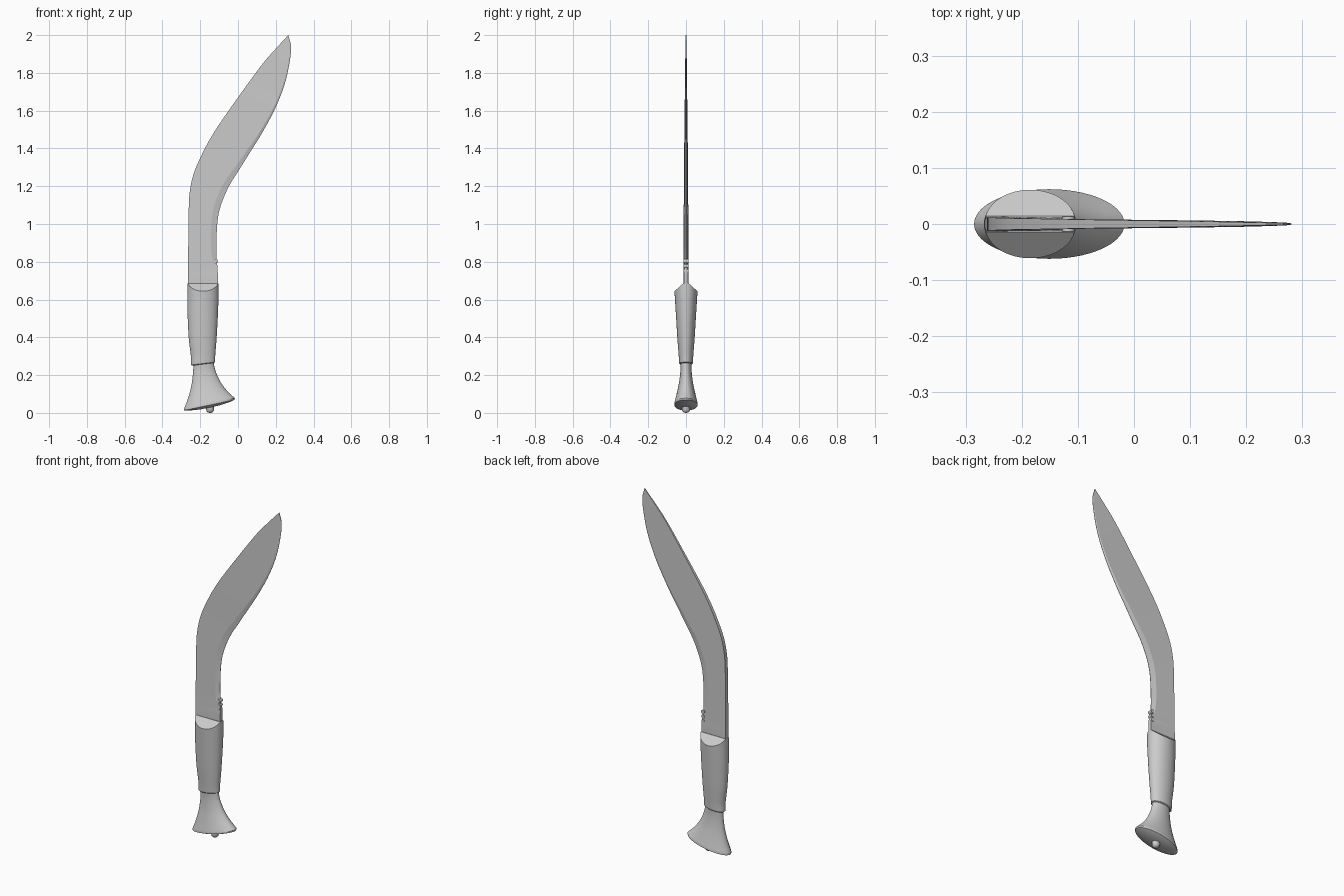
import bpy, bmesh, math
from mathutils import Vector

if "Cube" in bpy.data.objects:
    bpy.data.objects.remove(bpy.data.objects["Cube"])


def spline(rows, steps):
    """Catmull-Rom through rows of numbers."""
    out = []
    for i in range(len(rows) - 1):
        a, b = rows[max(i - 1, 0)], rows[i]
        c, d = rows[i + 1], rows[min(i + 2, len(rows) - 1)]
        for s in range(steps):
            t = s / steps
            out.append([q + 0.5 * t * (r - p + t * (2 * p - 5 * q + 4 * r - e
                        + t * (3 * (q - r) + e - p))) for p, q, r, e in zip(a, b, c, d)])
    return out + [list(rows[-1])]


def finish(name, bm, angle=30):
    bmesh.ops.recalc_face_normals(bm, faces=bm.faces[:])
    me = bpy.data.meshes.new(name)
    bm.to_mesh(me)
    bm.free()
    ob = bpy.data.objects.new(name, me)
    bpy.context.collection.objects.link(ob)
    bpy.ops.object.select_all(action='DESELECT')
    ob.select_set(True)
    bpy.context.view_layer.objects.active = ob
    bpy.ops.object.shade_smooth_by_angle(angle=math.radians(angle))
    return ob


def skin(rings):
    """Bridge closed rings of points and cap both ends."""
    bm = bmesh.new()
    vs = [[bm.verts.new(p) for p in r] for r in rings]
    n = len(vs[0])
    for a, b in zip(vs, vs[1:]):
        for i in range(n):
            j = (i + 1) % n
            bm.faces.new((a[i], a[j], b[j], b[i]))
    bm.faces.new(vs[0])
    bm.faces.new(vs[-1])
    return bm


def oval(lx, lz, rx, rz, hy, n=56):
    """Tilted oval from left point to right point, with half depth hy."""
    ring = []
    for i in range(n):
        a = 2 * math.pi * i / n
        u = (1 - math.cos(a)) / 2
        ring.append((lx + (rx - lx) * u, hy * math.sin(a), lz + (rz - lz) * u))
    return ring


# Blade: spine x, z, edge x, z, spine half thickness, bevel width, edge half thickness
stations = [
    (-.265, .66, -.107, .66, .0135, .006, .0105),
    (-.265, .74, -.107, .74, .0135, .008, .0105),
    (-.264, .82, -.113, .815, .013, .022, .001),
    (-.263, .92, -.114, .90, .0125, .030, .0008),
    (-.261, 1.08, -.109, 1.01, .012, .033, .0008),
    (-.254, 1.18, -.092, 1.095, .0115, .034, .0008),
    (-.230, 1.28, -.050, 1.196, .0105, .032, .0008),
    (-.177, 1.397, .008, 1.29, .0095, .026, .0008),
    (-.139, 1.465, .066, 1.383, .009, .020, .0008),
    (-.098, 1.53, .124, 1.476, .008, .014, .0008),
    (0, 1.67, .198, 1.614, .0065, .010, .0008),
    (.124, 1.84, .250, 1.75, .0045, .008, .0007),
    (.200, 1.928, .277, 1.88, .003, .007, .0006),
    (.266, 2.0, .281, 1.95, .0015, .004, .0005),
]
rings = []
for sx, sz, ex, ez, t, bw, eh in spline(stations, 6):
    eh = max(eh, .0005)
    s, e = Vector((sx, 0, sz)), Vector((ex, 0, ez))
    b = e + (s - e).normalized() * bw
    bt = max(t * .78, eh)
    y = Vector((0, 1, 0))
    rings.append([s - y * t, b - y * bt, e - y * eh, e + y * eh, b + y * bt, s + y * t])
finish("blade", skin(rings), 8)

# Notch teeth at the base of the cutting edge
for i, (z, r) in enumerate([(.803, .011), (.777, .010), (.752, .009)]):
    bpy.ops.mesh.primitive_cylinder_add(vertices=20, radius=r, depth=.026,
                                        location=(-.117, 0, z), rotation=(math.pi / 2, 0, 0))
    bpy.context.object.name = f"notch_tooth_{i + 1}"
    bpy.ops.object.shade_smooth_by_angle(angle=math.radians(30))

# Grip, cut at the top by a flat plane and two sloping ones
grip = spline([
    (-.249, .268, -.121, .283, .037),
    (-.250, .305, -.120, .312, .039),
    (-.261, .40, -.113, .40, .046),
    (-.267, .53, -.106, .53, .054),
    (-.267, .645, -.103, .645, .061),
    (-.266, .73, -.105, .73, .064),
], 5)
foot = [(-.243, .250, -.127, .265, .032), (-.249, .254, -.121, .269, .036)]
bm = skin([oval(*r) for r in foot + grip])
for co, no in [((0, 0, .686), (0, 0, 1)),
               ((0, .06, .645), (0, .041, .046)), ((0, -.06, .645), (0, -.041, .046))]:
    cut = bmesh.ops.bisect_plane(bm, geom=bm.verts[:] + bm.edges[:] + bm.faces[:],
                                 plane_co=co, plane_no=Vector(no).normalized(), clear_outer=True)
    edges = [g for g in cut['geom_cut'] if isinstance(g, bmesh.types.BMEdge) and g.is_boundary]
    bmesh.ops.holes_fill(bm, edges=edges, sides=0)
finish("grip", bm)

# Flared pommel with a rim and shallow domed underside
flare = spline([
    (-.236, .262, -.130, .275, .030),
    (-.238, .215, -.120, .225, .030),
    (-.246, .15, -.096, .17, .037),
    (-.262, .085, -.062, .122, .049),
    (-.285, .022, -.017, .078, .062),
], 6)
base = [(-.285, .013, -.018, .069, .062), (-.262, .012, -.042, .058, .051),
        (-.20, .018, -.10, .039, .024)]
finish("pommel", skin([oval(*r) for r in flare + base]), 25)

# Tang button under the pommel
prof = [(.020, .045), (.021, .018), (.018, .008), (.011, .002), (.004, 0)]
rings = [[(-.148 + r * math.cos(a * math.pi / 12), r * math.sin(a * math.pi / 12), z)
          for a in range(24)] for r, z in prof]
finish("tang_button", skin(rings), 40)
